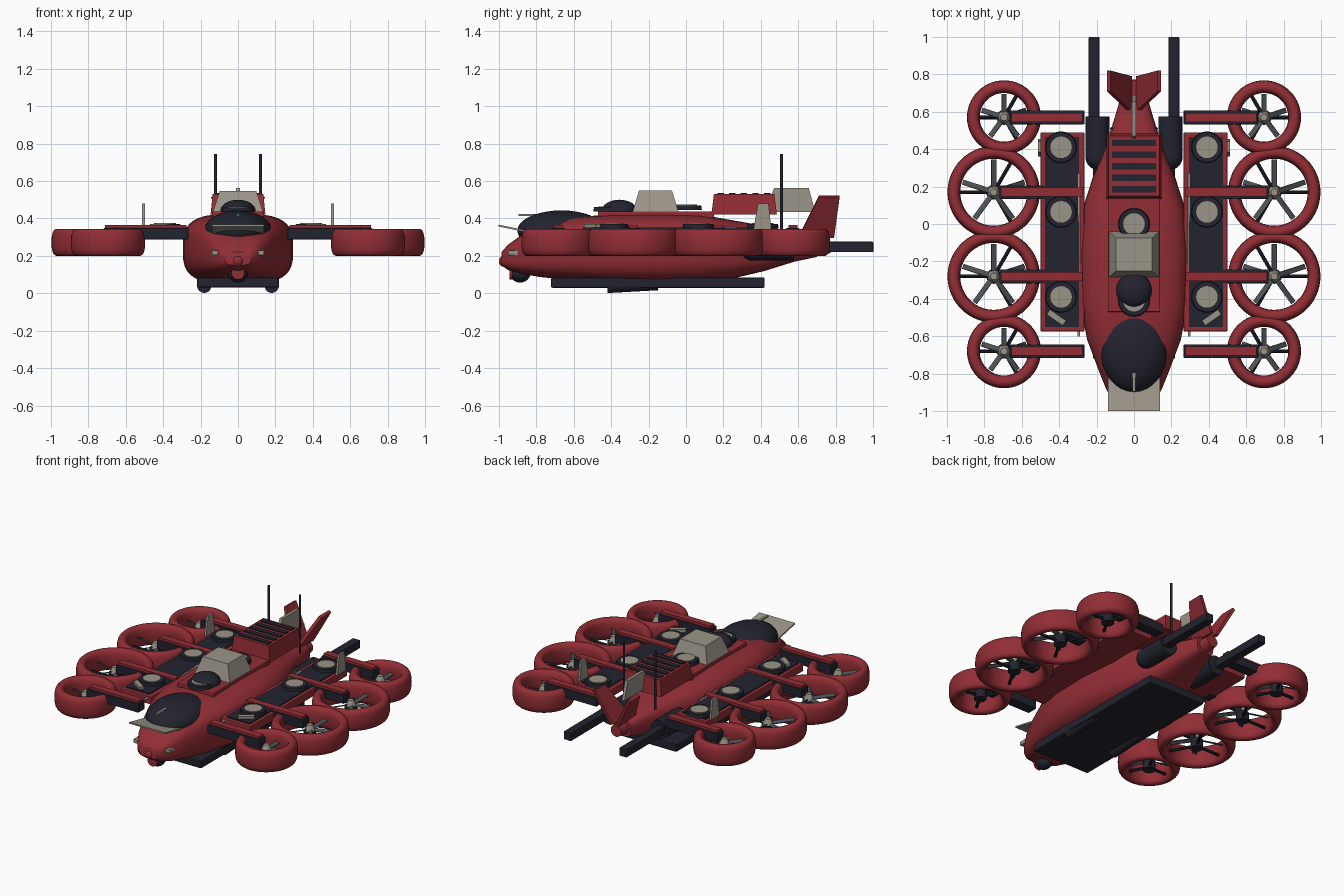
import bpy, bmesh, math
from math import sin, cos, pi
from mathutils import Vector, Matrix

cube = bpy.data.objects.get("Cube")
if cube:
    bpy.data.objects.remove(cube, do_unlink=True)


def material(name, *rgb):
    m = bpy.data.materials.new(name)
    m.use_nodes = True
    m.diffuse_color = (*rgb, 1)
    m.node_tree.nodes["Principled BSDF"].inputs["Base Color"].default_value = (*rgb, 1)
    return m


RED = material("crimson paint", 0.29, 0.027, 0.036)
DARK = material("dark navy", 0.016, 0.017, 0.028)
GREY = material("warm grey", 0.33, 0.30, 0.25)
BLADE = material("blade grey", 0.075, 0.085, 0.09)
SIDES = (("left", 1), ("right", -1))


def finish(name, bm, mat, smooth=False, bevel=0):
    bmesh.ops.recalc_face_normals(bm, faces=bm.faces)
    me = bpy.data.meshes.new(name)
    bm.to_mesh(me)
    bm.free()
    me.materials.append(mat)
    ob = bpy.data.objects.new(name, me)
    bpy.context.collection.objects.link(ob)
    if smooth:
        bpy.ops.object.select_all(action="DESELECT")
        ob.select_set(True)
        bpy.context.view_layer.objects.active = ob
        bpy.ops.object.shade_smooth_by_angle(angle=math.radians(40))
    if bevel:
        mod = ob.modifiers.new("bevel", "BEVEL")
        mod.width, mod.segments = bevel, 2
    return ob


def box(name, x, y, z, mat, taper=1, bevel=0):
    """Box from three (low, high) ranges, top scaled by taper."""
    bm = bmesh.new()
    bmesh.ops.create_cube(bm, size=1)
    for v in bm.verts:
        k = taper if v.co.z > 0 else 1
        v.co = [(r[0] + r[1]) / 2 + c * (r[1] - r[0]) * s
                for r, c, s in zip((x, y, z), v.co, (k, k, 1))]
    return finish(name, bm, mat, bevel=bevel)


def rod(name, a, b, r1, mat, r2=None, segs=24):
    """Cylinder or cone between two points."""
    a, b = Vector(a), Vector(b)
    bm = bmesh.new()
    rot = (b - a).to_track_quat("Z", "Y").to_matrix().to_4x4()
    bmesh.ops.create_cone(bm, cap_ends=True, segments=segs, radius1=r1,
                          radius2=r1 if r2 is None else r2, depth=(b - a).length,
                          matrix=Matrix.Translation((a + b) / 2) @ rot)
    return finish(name, bm, mat, True)


def ball(name, centre, radii, mat):
    bm = bmesh.new()
    bmesh.ops.create_uvsphere(bm, u_segments=32, v_segments=18, radius=1)
    bmesh.ops.transform(bm, matrix=Matrix.Translation(centre) @ Matrix.Diagonal((*radii, 1)),
                        verts=bm.verts)
    return finish(name, bm, mat, True)


def panel(name, outline, offset, mat):
    """Flat 3D outline extruded along an offset."""
    bm = bmesh.new()
    offset = Vector(offset)
    face = bm.faces.new([bm.verts.new(Vector(p) - offset / 2) for p in outline])
    new = bmesh.ops.extrude_face_region(bm, geom=[face])["geom"]
    bmesh.ops.translate(bm, vec=offset, verts=[g for g in new if isinstance(g, bmesh.types.BMVert)])
    return finish(name, bm, mat)


def superellipse(n, power):
    for i in range(n):
        c, s = cos(2 * pi * i / n), sin(2 * pi * i / n)
        yield math.copysign(abs(c) ** power, c), math.copysign(abs(s) ** power, s)


def bridge(bm, rings, closed):
    n = len(rings[0])
    for i in range(len(rings) if closed else len(rings) - 1):
        a, b = rings[i], rings[(i + 1) % len(rings)]
        for j in range(n):
            bm.faces.new((a[j], a[(j + 1) % n], b[(j + 1) % n], b[j]))


# Hull lofted through stations: y, half width, bottom, top
stations = [(-0.985, 0.07, 0.15, 0.22), (-0.95, 0.11, 0.125, 0.26), (-0.88, 0.15, 0.105, 0.31),
            (-0.78, 0.19, 0.088, 0.36), (-0.62, 0.25, 0.07, 0.405), (-0.42, 0.29, 0.056, 0.42),
            (-0.15, 0.295, 0.05, 0.425), (0.08, 0.275, 0.055, 0.42), (0.25, 0.22, 0.08, 0.39),
            (0.42, 0.15, 0.12, 0.36), (0.58, 0.1, 0.17, 0.325), (0.7, 0.065, 0.195, 0.305)]
bm = bmesh.new()
rings = [[bm.verts.new((w * c, y, (lo + hi) / 2 + (hi - lo) / 2 * s))
          for c, s in superellipse(40, 0.62)] for y, w, lo, hi in stations]
bridge(bm, rings, False)
bm.faces.new(rings[0])
bm.faces.new(rings[-1])
finish("hull", bm, RED, True)
rod("tail_boom", (0, 0.62, 0.25), (0, 0.77, 0.255), 0.055, RED, 0.04)

# Nose, canopy and sensors
ball("canopy", (0, -0.665, 0.335), (0.18, 0.235, 0.108), DARK)
panel("nose_plate", [(-0.138, -1, 0.362), (0.138, -1, 0.362), (0.138, -0.82, 0.325),
                     (-0.138, -0.82, 0.325)], (0, 0, 0.01), GREY)
box("canopy_probe", (-0.008, 0.008), (-0.895, -0.785), (0.412, 0.424), GREY)
ball("nose_ball", (0, -0.965, 0.172), (0.032, 0.034, 0.032), RED)
ball("sensor_ball", (0, -0.885, 0.11), (0.055, 0.055, 0.052), DARK)
rod("sensor_lens", (0, -0.943, 0.11), (0, -0.92, 0.11), 0.036, RED)
for side, s in SIDES:
    box(f"{side}_headlight", sorted((s * 0.08, s * 0.14)), (-0.95, -0.9), (0.205, 0.23), GREY)

# Spine, hatches, turret and cabin
box("spine_plate", (-0.14, 0.14), (-0.47, 0.15), (0.4, 0.438), RED, bevel=0.006)


def hatch(name, x, y, z, r=0.085):
    rod(name + "_ring", (x, y, z), (x, y, z + 0.024), r, DARK, r * 0.95)
    rod(name + "_cap", (x, y, z + 0.01), (x, y, z + 0.029), r * 0.68, GREY)


hatch("front_hatch", 0, -0.41, 0.436)
hatch("rear_hatch", 0, 0, 0.445)
ball("turret_dome", (0, -0.355, 0.44), (0.095, 0.095, 0.06), DARK)
box("roof_cabin", (-0.135, 0.135), (-0.285, -0.04), (0.435, 0.548), GREY, taper=0.72)

# Slatted engine vent
box("vent_housing", (-0.147, 0.147), (0.135, 0.485), (0.42, 0.53), RED, taper=0.92)
for i in range(5):
    y = 0.185 + i * 0.062
    box(f"vent_slat_{i + 1}", (-0.118, 0.118), (y - 0.017, y + 0.017), (0.515, 0.537), DARK)

# Tail surfaces and aerials
panel("tail_fin", [(0, 0.42, 0.435), (0, 0.69, 0.435), (0, 0.655, 0.562), (0, 0.47, 0.562)],
      (0.02, 0, 0), GREY)
for side, s in SIDES:
    panel(f"{side}_tail", [(s * 0.02, 0.6, 0.3), (s * 0.02, 0.79, 0.3), (s * 0.135, 0.82, 0.518),
                           (s * 0.135, 0.71, 0.518)], (s * 0.02, 0, -0.008), RED)
    rod(f"{side}_aerial", (s * 0.12, 0.51, 0.34), (s * 0.12, 0.51, 0.745), 0.008, DARK, segs=10)

# Rear pods with long beams, belly skid plate and rollers
for side, s in SIDES:
    rod(f"{side}_pod", (s * 0.195, 0.36, 0.24), (s * 0.195, 0.575, 0.24), 0.065, DARK)
    ball(f"{side}_pod_nose", (s * 0.195, 0.36, 0.24), (0.065, 0.07, 0.065), DARK)
    box(f"{side}_rear_beam", sorted((s * 0.185, s * 0.242)), (0.5, 1.0), (0.22, 0.276), DARK,
        bevel=0.005)
    rod(f"{side}_belly_roller", (s * 0.18, -0.42, 0.04), (s * 0.18, -0.15, 0.055), 0.038, DARK)
box("belly_plate", (-0.22, 0.22), (-0.72, 0.42), (0.03, 0.085), DARK, bevel=0.008)

# Side sponsons
for side, s in SIDES:
    box(f"{side}_sponson", sorted((s * 0.265, s * 0.5)), (-0.575, 0.49), (0.29, 0.345), RED,
        bevel=0.006)
    box(f"{side}_deck", sorted((s * 0.295, s * 0.477)), (-0.55, 0.465), (0.33, 0.352), DARK)
    rod(f"{side}_rail", (s * 0.295, -0.6, 0.33), (s * 0.295, 0.27, 0.35), 0.008, GREY, segs=10)
    for i, y in enumerate((-0.39, 0.065, 0.41)):
        hatch(f"{side}_deck_hatch_{i + 1}", s * 0.39, y, 0.346)
    panel(f"{side}_winglet", [(s * 0.505, 0.36, 0.345), (s * 0.505, 0.455, 0.345),
                              (s * 0.505, 0.44, 0.48), (s * 0.505, 0.385, 0.48)],
          (0.014, 0, 0), GREY)
    grip = box(f"{side}_deck_bar", (-0.052, 0.052), (-0.016, 0.016), (0, 0.02), GREY)
    grip.location = (s * 0.415, -0.5, 0.35)
    grip.rotation_euler.z = s * math.radians(35)


# Ducted fans
def fan(name, s, x, y, radius):
    cx, zc, half = s * x, 0.272, 0.034
    bm = bmesh.new()
    profile = list(superellipse(20, 0.75))
    rings = []
    for i in range(56):
        a = 2 * pi * i / 56
        rings.append([bm.verts.new((cx + (radius - half + half * c) * cos(a),
                                    y + (radius - half + half * c) * sin(a), zc + 0.073 * h))
                      for c, h in profile])
    bridge(bm, rings, True)
    finish(name + "_duct", bm, RED, True)
    inner = radius - 2 * half
    rod(name + "_motor", (cx, y, 0.215), (cx, y, 0.275), 0.04, DARK)
    rod(name + "_spinner", (cx, y, 0.275), (cx, y, 0.315), 0.034, GREY, 0.018)
    for i in range(5):
        a = pi / 2 + 2 * pi * i / 5
        blade = box(f"{name}_blade_{i + 1}", (0.02, inner - 0.005), (-0.014, 0.014),
                    (-0.003, 0.003), BLADE)
        blade.matrix_world = (Matrix.Translation((cx, y, 0.28)) @ Matrix.Rotation(a, 4, "Z")
                              @ Matrix.Rotation(0.4, 4, "X"))
    for i in range(3):
        a = (0 if s < 0 else pi) + pi / 3 + 2 * pi * i / 3
        rod(f"{name}_strut_{i + 1}", (cx, y, 0.235),
            (cx + (inner + 0.02) * cos(a), y + (inner + 0.02) * sin(a), 0.235), 0.01, DARK, segs=8)
    # Support arm with painted top strip
    root = 0.265 if radius < 0.22 else 0.45
    box(name + "_arm", sorted((s * root, s * (x - 0.03))), (y - 0.037, y + 0.037),
        (0.288, 0.348), DARK, bevel=0.005)
    box(name + "_arm_strip", sorted((s * 0.275, s * (x - 0.04))), (y - 0.024, y + 0.024),
        (0.335, 0.364), RED)


for side, s in SIDES:
    for i, (x, y, r) in enumerate(((0.695, -0.68, 0.198), (0.75, -0.28, 0.247),
                                   (0.75, 0.17, 0.247), (0.695, 0.57, 0.198))):
        fan(f"{side}_fan_{i + 1}", s, x, y, r)
